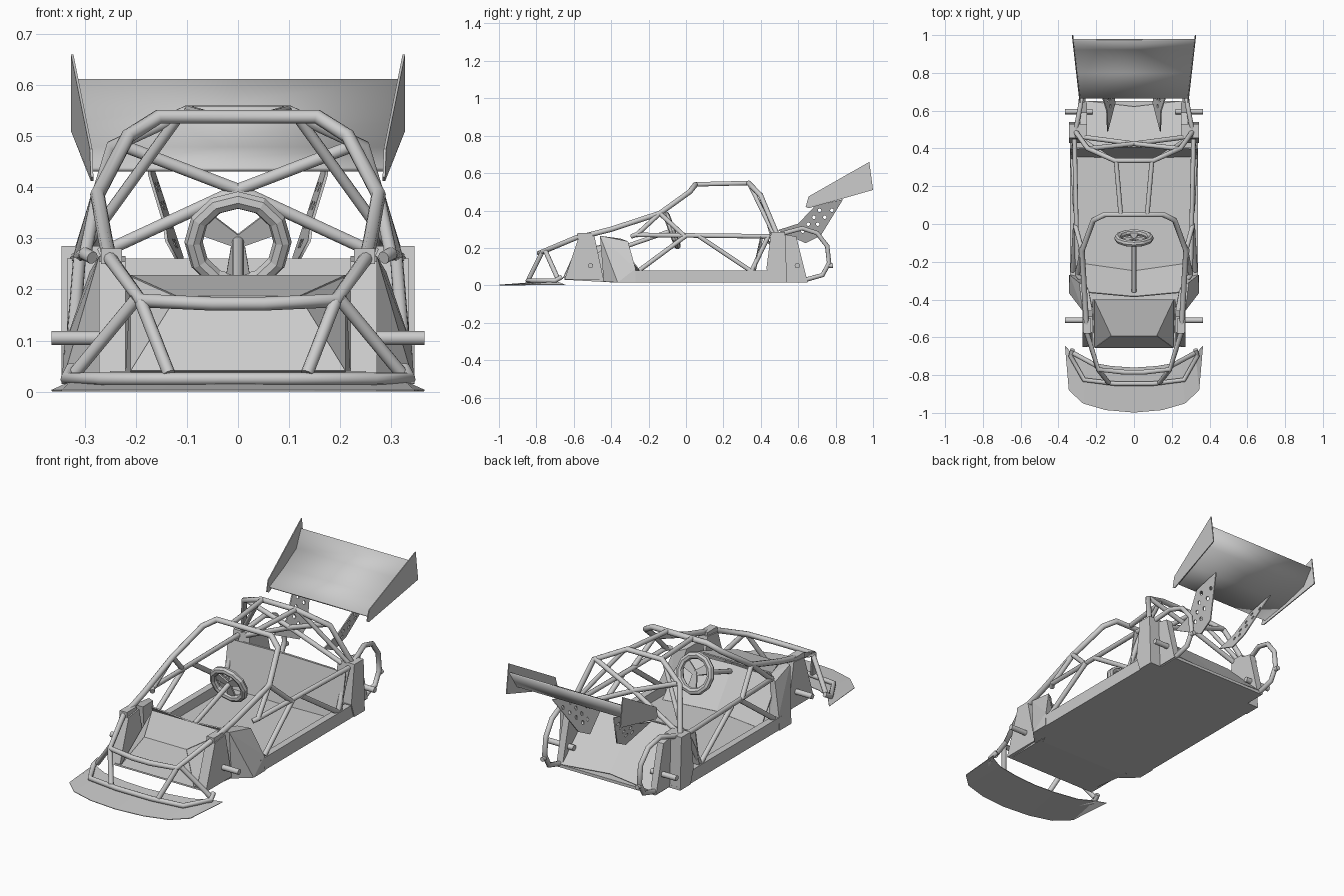
import bpy, bmesh, math
from mathutils import Vector, Matrix

cube = bpy.data.objects.get("Cube")
if cube:
    bpy.data.objects.remove(cube)

grey = bpy.data.materials.new("plain grey")
grey.use_nodes = True
grey.diffuse_color = (0.6, 0.6, 0.6, 1)
grey.node_tree.nodes["Principled BSDF"].inputs["Base Color"].default_value = (0.6, 0.6, 0.6, 1)
SIDES = (("left", 1), ("right", -1))


def add(name, bm):
    mesh = bpy.data.meshes.new(name)
    bmesh.ops.recalc_face_normals(bm, faces=bm.faces)
    bm.to_mesh(mesh)
    bm.free()
    mesh.materials.append(grey)
    ob = bpy.data.objects.new(name, mesh)
    bpy.context.collection.objects.link(ob)
    return ob


def hull(name, pts):
    """Convex solid around points."""
    bm = bmesh.new()
    for p in pts:
        bm.verts.new(p)
    bmesh.ops.convex_hull(bm, input=bm.verts)
    bmesh.ops.dissolve_limit(bm, angle_limit=0.01, verts=bm.verts, edges=bm.edges)
    return add(name, bm)


def sheet(name, rows, thick=0.006, smooth=False):
    """Panel lofted through rows of points."""
    bm = bmesh.new()
    grid = [[bm.verts.new(p) for p in row] for row in rows]
    for a, b in zip(grid, grid[1:]):
        for i in range(len(a) - 1):
            bm.faces.new((a[i], a[i + 1], b[i + 1], b[i])).smooth = smooth
    ob = add(name, bm)
    mod = ob.modifiers.new("thickness", "SOLIDIFY")
    mod.thickness, mod.offset = thick, 0
    return ob


def bake(name, curve, matrix=None):
    """Turn a curve into a mesh object."""
    tmp = bpy.data.objects.new(name, curve)
    bpy.context.collection.objects.link(tmp)
    mesh = bpy.data.meshes.new_from_object(tmp)
    bpy.data.objects.remove(tmp)
    if matrix:
        mesh.transform(matrix)
    mesh.materials.clear()
    mesh.materials.append(grey)
    ob = bpy.data.objects.new(name, mesh)
    bpy.context.collection.objects.link(ob)
    return ob


def tube(name, pts, r=0.0125):
    cu = bpy.data.curves.new(name, "CURVE")
    cu.dimensions = "3D"
    cu.bevel_depth, cu.bevel_resolution, cu.use_fill_caps = r, 3, True
    sp = cu.splines.new("POLY")
    sp.points.add(len(pts) - 1)
    for q, p in zip(sp.points, pts):
        q.co = (*p, 1)
    sp.use_smooth = True
    return bake(name, cu)


def flip(pts, s):
    return [(x * s, y, z) for x, y, z in pts]


def hoop(name, half, r=0.0125):
    """Tube through half a path and its mirror image."""
    return tube(name, half + flip(half[::-1], -1), r)


def both(maker, name, pts, **kw):
    for side, s in SIDES:
        maker(f"{side}_{name}", flip(pts, s), **kw)


def prism(name, half, z0, z1):
    """Flat plate from half an outline, front to back."""
    pts = half + [(-x, y) for x, y in half[::-1] if x]
    bm = bmesh.new()
    f = bm.faces.new([bm.verts.new((x, y, z0)) for x, y in pts])
    ext = bmesh.ops.extrude_face_region(bm, geom=[f])["geom"]
    bmesh.ops.translate(bm, vec=(0, 0, z1 - z0), verts=[v for v in ext if isinstance(v, bmesh.types.BMVert)])
    return add(name, bm)


# Front splitter, rising towards its rear edge
outer = [(.365, -.645, .002), (.345, -.88, .002), (.27, -.95, .002), (.15, -.985, .002), (0, -.998, .002)]
inner = [(.36, -.65, .004), (.325, -.69, .02), (.25, -.73, .02), (.12, -.752, .02), (0, -.76, .02)]
sheet("front_splitter", [row + flip(row[-2::-1], -1) for row in (outer, inner)], .003)

# Floor
prism("floor", [(.25, -.4), (.27, -.36), (.34, -.36), (.34, .54), (.28, .54), (.28, .65)], .015, .03)
hull("nose_floor", [(s * x, y, z) for s in (1, -1)
                    for x, y, z in ((.25, -.65, .03), (.25, -.65, .04), (.27, -.38, .015), (.27, -.38, .03))])
both(hull, "sill", [(x, y, z) for x in (.305, .34) for y in (-.3, .5) for z in (.015, .08)])

# Nose panels and dash bulkhead
sheet("nose_panels", [[(-w, y, z), (w, y, z)] for w, y, z in
                      ((.21, -.655, .04), (.12, -.59, .185), (.21, -.4, .225))])
both(hull, "nose_cheek", [(.21, -.655, .04), (.12, -.59, .185), (.21, -.4, .225), (.22, -.4, .04)])
sheet("dash_bulkhead", [[(-.27, -.36, .225), (0, -.385, .22), (.27, -.36, .225)],
                        [(-.28, -.21, .03), (0, -.25, .03), (.28, -.21, .03)]])

# Fenders behind and beside the front wheels
both(hull, "front_fender", [(x, y, z) for x in (.22, .272) for y, z in
                            ((-.65, .03), (-.575, .255), (-.49, .265), (-.44, .03))])
both(hull, "front_pod", [(.22, -.46, .265), (.272, -.46, .265), (.272, -.44, .02), (.22, -.44, .02),
                         (.345, -.365, .015), (.345, -.27, .015), (.34, -.27, .09),
                         (.29, -.31, .235), (.24, -.35, .25), (.28, -.27, .02)])
both(hull, "fender_cap", [(x, y, z) for x in (.227, .268) for y in (-.58, -.5) for z in (.25, .28)])

# Firewall, rear deck and rear pods
sheet("firewall", [[(-.335, .36, .03), (0, .35, .03), (.335, .36, .03)],
                   [(-.335, .4, .26), (0, .41, .26), (.335, .4, .26)]])
sheet("rear_deck", [[(-.26, .41, .258), (0, .42, .258), (.26, .41, .258)],
                    [(-.26, .65, .03), (0, .62, .04), (.26, .65, .03)]])
both(hull, "rear_pod", [(x, y, z) for x in (.25, .345) for y, z in
                        ((.43, .09), (.455, .015), (.455, .285), (.53, .285), (.54, .015))])
both(hull, "rear_pod_inner_wall", [(x, y, z) for x in (.25, .285) for y, z in
                                   ((.52, .02), (.52, .275), (.59, .26), (.65, .02))])

# Wheel stub axles
for name, y in (("front_axle", -.51), ("rear_axle", .595)):
    both(tube, name, [(.22, y, .105), (.365, y, .105)], r=.014)

# Front bumper frame
hoop("front_bumper", [(.325, -.665, .045), (.335, -.7, .025), (.265, -.825, .025), (.1, -.845, .025)])
hoop("nose_hoop", [(.25, -.575, .26), (.19, -.77, .178), (.05, -.785, .172)], .0135)
both(tube, "bumper_front_strut", [(.19, -.77, .175), (.135, -.84, .035)])
both(tube, "bumper_side_strut", [(.2, -.75, .18), (.32, -.685, .035)])

# Roll cage
A, B, ROOF = (.275, -.14, .385), (.215, .02, .5), (.155, .05, .538)
hoop("front_roll_hoop", [(.25, -.575, .255), (.26, -.4, .3), A, B, ROOF], .0145)
hoop("main_roll_hoop", [(.31, .49, .265), (.245, .4, .48), (.1, .335, .547)], .0135)
both(tube, "roof_rail", [(.07, .05, .54), (.095, .335, .547)])
both(tube, "rear_hoop_stay", [(.115, .34, .54), (.31, .47, .27)], r=.011)
both(tube, "cage_cross_brace", [(.235, .4, .485), (0, .425, .395), (-.27, .46, .27)])
both(tube, "door_rail", [(.285, -.29, .262), (.3, -.27, .27), (.315, .45, .262)])
both(tube, "front_door_diagonal", [(.325, -.25, .08), (.31, 0, .265)])
both(tube, "rear_door_diagonal", [(.325, .35, .075), (.31, .07, .262)])
both(tube, "rear_door_post", [(.325, .35, .075), (.315, .44, .262)])
both(tube, "pillar_front_stay", [A, (.3, -.27, .265)])
both(tube, "pillar_rear_stay", [A, (.31, -.01, .265)])

# Rear bumper loops
both(tube, "rear_loop", [(.31, .49, .27), (.285, .62, .305), (.275, .7, .28), (.27, .755, .21), (.27, .765, .12),
                         (.27, .73, .055), (.27, .64, .03)])
both(tube, "rear_lug", [(.27, .765, .105), (.27, .785, .105)], r=.012)

# Steering wheel with column and spokes
bm = bmesh.new()
N, M = 12, 8
rings = [[bm.verts.new(((.087 + .018 * math.cos(b)) * math.cos(a), (.087 + .018 * math.cos(b)) * math.sin(a),
                        .018 * math.sin(b)))
          for b in (2 * math.pi * j / M for j in range(M))] for a in (2 * math.pi * i / N for i in range(N))]
for i in range(N):
    for j in range(M):
        bm.faces.new((rings[i][j], rings[(i + 1) % N][j], rings[(i + 1) % N][(j + 1) % M], rings[i][(j + 1) % M]))
tilt = Matrix.Translation((0, -.075, .293)) @ Matrix.Rotation(math.radians(-70), 4, "X")
bm.transform(tilt)
add("steering_wheel", bm)
for k in range(3):
    a = math.radians(90 + 120 * k)
    d, n = Vector((math.cos(a), math.sin(a), 0)), Vector((-math.sin(a), math.cos(a), 0))
    hull(f"wheel_spoke_{k + 1}", [tilt @ (d * r + n * w * t + Vector((0, 0, h)))
                                  for r, w in ((0, .012), (.08, .025)) for t in (1, -1) for h in (-.004, .004)])
tube("steering_column", [(0, -.07, .295), (0, -.36, .195)], .012)

# Rear wing
sheet("wing_plane", [[(-w, y, z), (w, y, z)] for w, y, z in
                     ((.288, .665, .435), (.303, .8, .475), (.318, .925, .525), (.324, .975, .61))], .008, True)
both(hull, "wing_end_plate", [(x + t, y, z) for t in (0, .005) for x, y, z in
                              ((.283, .64, .42), (.285, .655, .475), (.322, .98, .66), (.322, 1.0, .51), (.283, .655, .412))])

# Drilled wing struts
for side, s in SIDES:
    cu = bpy.data.curves.new("strut", "CURVE")
    cu.dimensions, cu.fill_mode, cu.extrude = "2D", "BOTH", .003
    rims = [[(.49, .295), (.6, .33), (.69, .425), (.84, .46), (.72, .265), (.64, .225)]]
    for row in range(4):
        for col in (-1, 1):
            cy, cz = .645 + .034 * row + col * (.021 + .004 * row), .29 + .037 * row
            rims.append([(cy + .0095 * math.cos(k * math.pi / 5), cz + .0095 * math.sin(k * math.pi / 5))
                         for k in range(10)])
    for rim in rims:
        sp = cu.splines.new("POLY")
        sp.points.add(len(rim) - 1)
        sp.use_cyclic_u = True
        for q, p in zip(sp.points, rim):
            q.co = (*p, 0, 1)
    lean = Matrix(((-.08 * s, .38 * s, s, s * .067), (1, 0, 0, 0), (0, 1, 0, 0), (0, 0, 0, 1)))
    bake(f"{side}_wing_strut", cu, lean)
